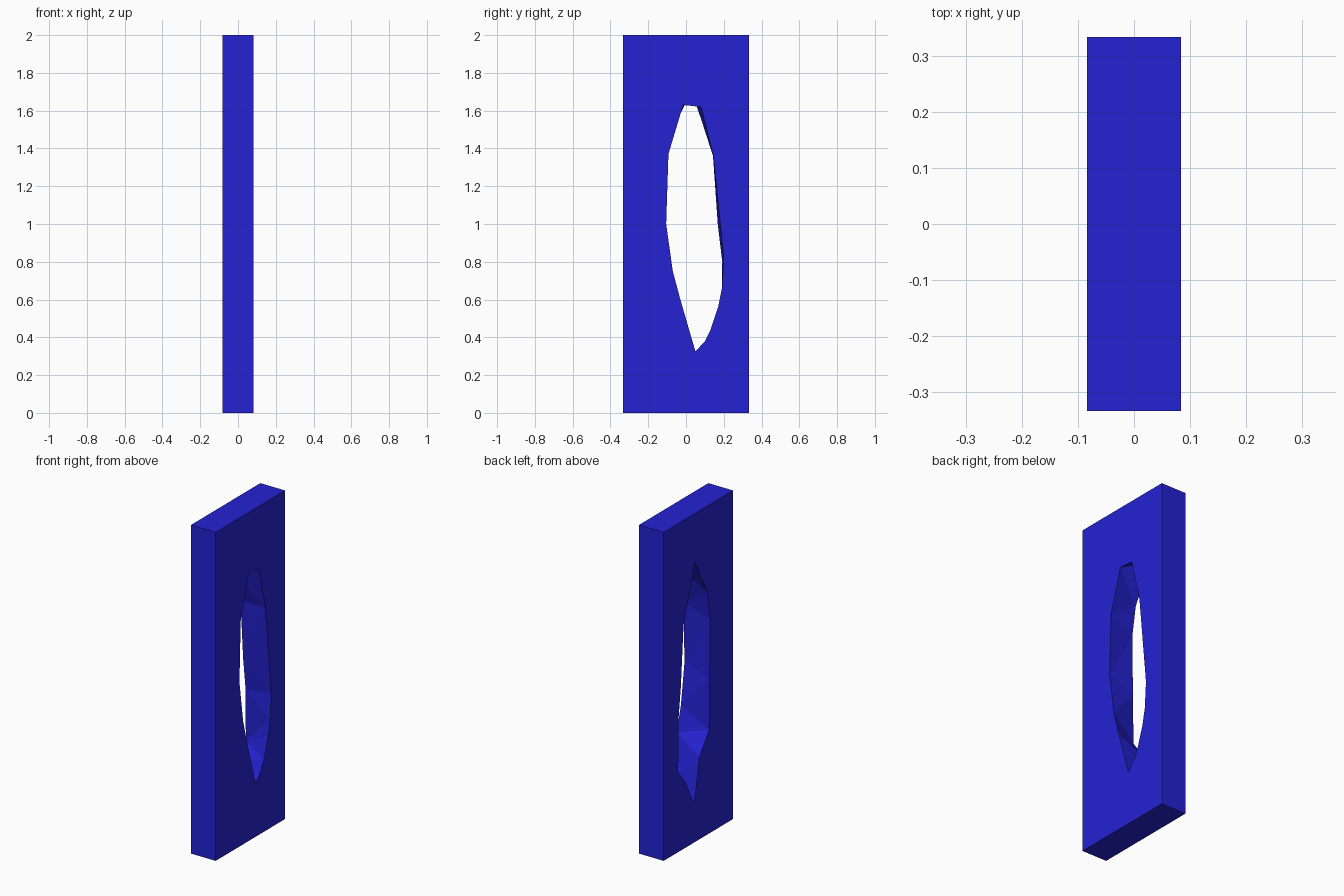
import bpy
import bmesh

cube = bpy.data.objects.get("Cube")
if cube:
    bpy.data.objects.remove(cube, do_unlink=True)

HALF_X, HALF_Y, HEIGHT = 1 / 12, 1 / 3, 2.0

# Rough hole outline on each broad face, as (y, z), clockwise from the top
left_outline = [(-.015, 1.63), (.08, 1.62), (.145, 1.36), (.2, .82), (.19, .66),
                (.17, .56), (.13, .44), (.1, .38), (.05, .325), (-.03, .6),
                (-.07, .75), (-.105, 1), (-.093, 1.37), (-.06, 1.48)]
right_outline = [(.03, 1.7), (.085, 1.54), (.143, 1.36), (.168, 1), (.192, .8),
                 (.194, .485), (.126, .404), (.09, .33), (.04, .231), (-.01, .5),
                 (-.104, .63), (-.108, .94), (-.114, 1.3), (-.085, 1.477)]
rectangle = [(-HALF_Y, 0), (HALF_Y, 0), (HALF_Y, HEIGHT), (-HALF_Y, HEIGHT)]


def add_loop(bm, x, outline):
    """Closed ring of vertices and edges at a given x."""
    verts = [bm.verts.new((x, y, z)) for y, z in outline]
    edges = [bm.edges.new((v, verts[i - 1])) for i, v in enumerate(verts)]
    return verts, edges


def join_loops(bm, a, b):
    """Strip of faces between two rings of equal length."""
    return [bm.faces.new((a[i - 1], a[i], b[i], b[i - 1])) for i in range(len(a))]


bm = bmesh.new()
rims, holes = [], []

# Broad faces, each pierced by its own outline
for x, outline in ((HALF_X, left_outline), (-HALF_X, right_outline)):
    rim, rim_edges = add_loop(bm, x, rectangle)
    hole, hole_edges = add_loop(bm, x, outline)
    bmesh.ops.triangle_fill(bm, edges=rim_edges + hole_edges, use_beauty=True)
    rims.append(rim)
    holes.append(hole)

# Narrow outer sides and the faceted walls of the hole
join_loops(bm, *rims)
walls = join_loops(bm, *holes)
bmesh.ops.triangulate(bm, faces=walls)
bmesh.ops.recalc_face_normals(bm, faces=bm.faces)

mesh = bpy.data.meshes.new("pierced_slab")
bm.to_mesh(mesh)
bm.free()
slab = bpy.data.objects.new("pierced_slab", mesh)
bpy.context.collection.objects.link(slab)

# Single deep blue colour
blue = bpy.data.materials.new("deep blue")
blue.use_nodes = True
colour = (0.018, 0.016, 0.65, 1)
blue.diffuse_color = colour
blue.node_tree.nodes["Principled BSDF"].inputs["Base Color"].default_value = colour
mesh.materials.append(blue)
